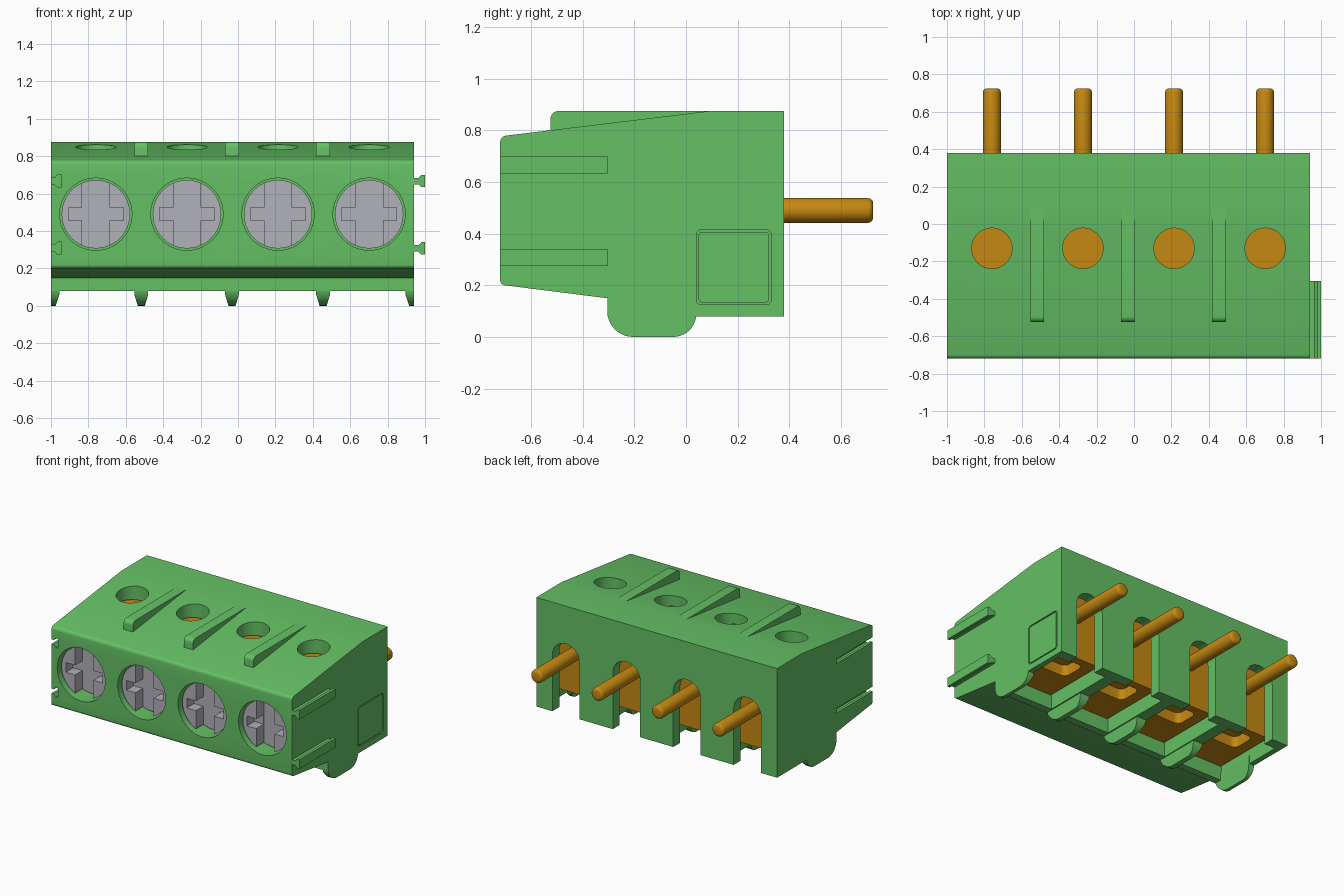
import bpy, bmesh, math
from mathutils import Vector

if "Cube" in bpy.data.objects:
    bpy.data.objects.remove(bpy.data.objects["Cube"], do_unlink=True)


def material(name, rgb):
    m = bpy.data.materials.new(name)
    m.use_nodes = True
    m.diffuse_color = (*rgb, 1)
    bsdf = next(n for n in m.node_tree.nodes if n.type == 'BSDF_PRINCIPLED')
    bsdf.inputs["Base Color"].default_value = (*rgb, 1)
    return m


GREEN = material("housing green", (0.13, 0.53, 0.13))
BRASS = material("contact brass", (0.56, 0.25, 0.006))
STEEL = material("screw grey", (0.44, 0.44, 0.49))


def prism(name, pts, axis, a, b, mat):
    """Extrude a 2D outline along an axis from a to b."""
    place = {'x': lambda p, t: (t, p[0], p[1]),
             'y': lambda p, t: (p[0], t, p[1]),
             'z': lambda p, t: (p[0], p[1], t)}[axis]
    bm = bmesh.new()
    face = bm.faces.new([bm.verts.new(place(p, a)) for p in pts])
    ext = bmesh.ops.extrude_face_region(bm, geom=[face])
    shift = Vector(place((0, 0), b - a))
    for v in ext["geom"]:
        if isinstance(v, bmesh.types.BMVert):
            v.co += shift
    bmesh.ops.recalc_face_normals(bm, faces=bm.faces)
    me = bpy.data.meshes.new(name)
    bm.to_mesh(me)
    bm.free()
    me.materials.append(mat)
    ob = bpy.data.objects.new(name, me)
    bpy.context.collection.objects.link(ob)
    return ob


def arc(cx, cy, r, start, end, n):
    return [(cx + r * math.cos(math.radians(start + (end - start) * i / n)),
             cy + r * math.sin(math.radians(start + (end - start) * i / n))) for i in range(n + 1)]


def circle(cx, cy, r, n=48):
    return arc(cx, cy, r, 0, 360, n)[:-1]


def rect(x0, x1, y0, y1):
    return [(x0, y0), (x1, y0), (x1, y1), (x0, y1)]


def round_rect(x0, x1, y0, y1, r):
    return (arc(x1 - r, y1 - r, r, 0, 90, 5) + arc(x0 + r, y1 - r, r, 90, 180, 5)
            + arc(x0 + r, y0 + r, r, 180, 270, 5) + arc(x1 - r, y0 + r, r, 270, 360, 5))


def activate(ob):
    bpy.ops.object.select_all(action='DESELECT')
    ob.select_set(True)
    bpy.context.view_layer.objects.active = ob


def cut(ob, cutter):
    activate(ob)
    mod = ob.modifiers.new("cut", 'BOOLEAN')
    mod.operation = 'DIFFERENCE'
    mod.solver = 'EXACT'
    mod.object = cutter
    bpy.ops.object.modifier_apply(modifier=mod.name)
    bpy.data.objects.remove(cutter, do_unlink=True)


def smooth(ob):
    activate(ob)
    bpy.ops.object.shade_smooth_by_angle(angle=math.radians(35))


LEFT, RIGHT = 0.94, -1.0
POLES = [-0.76 + 0.487 * i for i in range(4)]
DIVIDERS = [-0.517, -0.032, 0.455]
SCREW_Z = 0.49

# Housing side profile with rounded nose edges
profile = (arc(-0.70, 0.22, 0.02, 262, 180, 4) + arc(-0.695, 0.755, 0.025, 180, 97, 4)
           + [(0.09, 0.875), (0.38, 0.875), (0.38, 0.08), (-0.305, 0.08), (-0.305, 0.15)])
housing = prism("housing", profile, 'x', RIGHT, LEFT, GREEN)

# Per-pole openings: contact chamber, rear arched slot, screw bore, top test hole
for x in POLES:
    cut(housing, prism("cutter", rect(x - 0.2, x + 0.2, -0.1, 0.76), 'y', -0.25, 0.30, GREEN))
    arch = [(x - 0.11, -0.1), (x + 0.11, -0.1)] + arc(x, SCREW_Z, 0.11, 0, 180, 20)
    cut(housing, prism("cutter", arch, 'y', 0.2, 0.5, GREEN))
    cut(housing, prism("cutter", circle(x, SCREW_Z, 0.193), 'y', -0.9, -0.45, GREEN))
    cut(housing, prism("cutter", circle(x, -0.13, 0.108), 'z', 0.74, 1.1, GREEN))

# Dovetail rails on the left side and matching grooves on the right side
for i, z in enumerate((0.307, 0.667)):
    half = [(0.93, 0.017), (0.965, 0.017), (0.98, 0.033), (1.0, 0.033)]
    shape = [(x, z - h) for x, h in half] + [(x, z + h) for x, h in reversed(half)]
    rail = prism("dovetail_rail_%d" % (i + 1), shape, 'y', -0.72, -0.305, GREEN)
    groove = [(x - 1.945 if x > 0.95 else -1.05, zz) for x, zz in shape]
    cut(housing, prism("cutter", groove, 'y', -0.8, -0.305, GREEN))

# Shallow plain rounded panel on the left side
cut(housing, prism("cutter", round_rect(0.04, 0.33, 0.125, 0.415, 0.02), 'x', LEFT - 0.008, 1.1, GREEN))
prism("side_panel", round_rect(0.048, 0.322, 0.133, 0.407, 0.016), 'x', LEFT - 0.02, LEFT - 0.001, GREEN)
smooth(housing)

# Top ribs between poles
for i, x in enumerate(DIVIDERS):
    pts = [(-0.525, 0.77)] + [(0.03, 0.84), (0.09, 0.875)] + arc(-0.495, 0.845, 0.03, 90, 180, 5)
    smooth(prism("top_rib_%d" % (i + 1), pts, 'x', x - 0.037, x + 0.037, GREEN))

# Feet under the dividers and the end walls, narrowed towards the tip
foot = ([(0.04, 0.14), (-0.305, 0.14)] + arc(-0.205, 0.1, 0.1, 180, 270, 8)
        + arc(-0.05, 0.09, 0.09, 270, 350, 8))
spans = [(RIGHT, RIGHT + 0.045, 0, 0.02)]
spans += [(x - 0.037, x + 0.037, 0.018, 0.018) for x in DIVIDERS]
spans += [(LEFT - 0.045, LEFT, 0.02, 0)]
for i, (a, b, taper_a, taper_b) in enumerate(spans):
    ob = prism("foot_%d" % (i + 1), foot, 'x', a, b, GREEN)
    for v in ob.data.vertices:
        t = max(0, 1 - v.co.z / 0.06)
        v.co.x += taper_a * t if v.co.x < (a + b) / 2 else -taper_b * t
    smooth(ob)

for i, x in enumerate(POLES):
    n = i + 1
    # Slotted clamp screw with a cross recess
    screw = prism("screw_%d" % n, circle(x, SCREW_Z, 0.183), 'y', -0.685, -0.44, STEEL)
    cut(screw, prism("cutter", rect(x - 0.073, x + 0.073, 0.2, 0.8), 'y', -0.8, -0.60, STEEL))
    cut(screw, prism("cutter", rect(x - 0.147, x + 0.147, 0.455, 0.525), 'y', -0.8, -0.601, STEEL))
    smooth(screw)
    # Contact clamp with a rounded pocket underneath
    clamp = prism("clamp_%d" % n, rect(x - 0.19, x + 0.19, 0.18, 0.745), 'y', -0.245, 0.24, BRASS)
    cut(clamp, prism("cutter", round_rect(x - 0.11, x + 0.11, 0.0, 0.18, 0.04), 'z', 0.0, 0.26, BRASS))
    smooth(clamp)
    # Solder pin with rounded tip
    pin = prism("pin_%d" % n, circle(x, SCREW_Z, 0.048, 32), 'y', 0.1, 0.725, BRASS)
    bevel = pin.modifiers.new("round_tip", 'BEVEL')
    bevel.width, bevel.segments = 0.02, 3
    bevel.limit_method, bevel.angle_limit = 'ANGLE', math.radians(60)
    activate(pin)
    bpy.ops.object.modifier_apply(modifier=bevel.name)
    smooth(pin)
